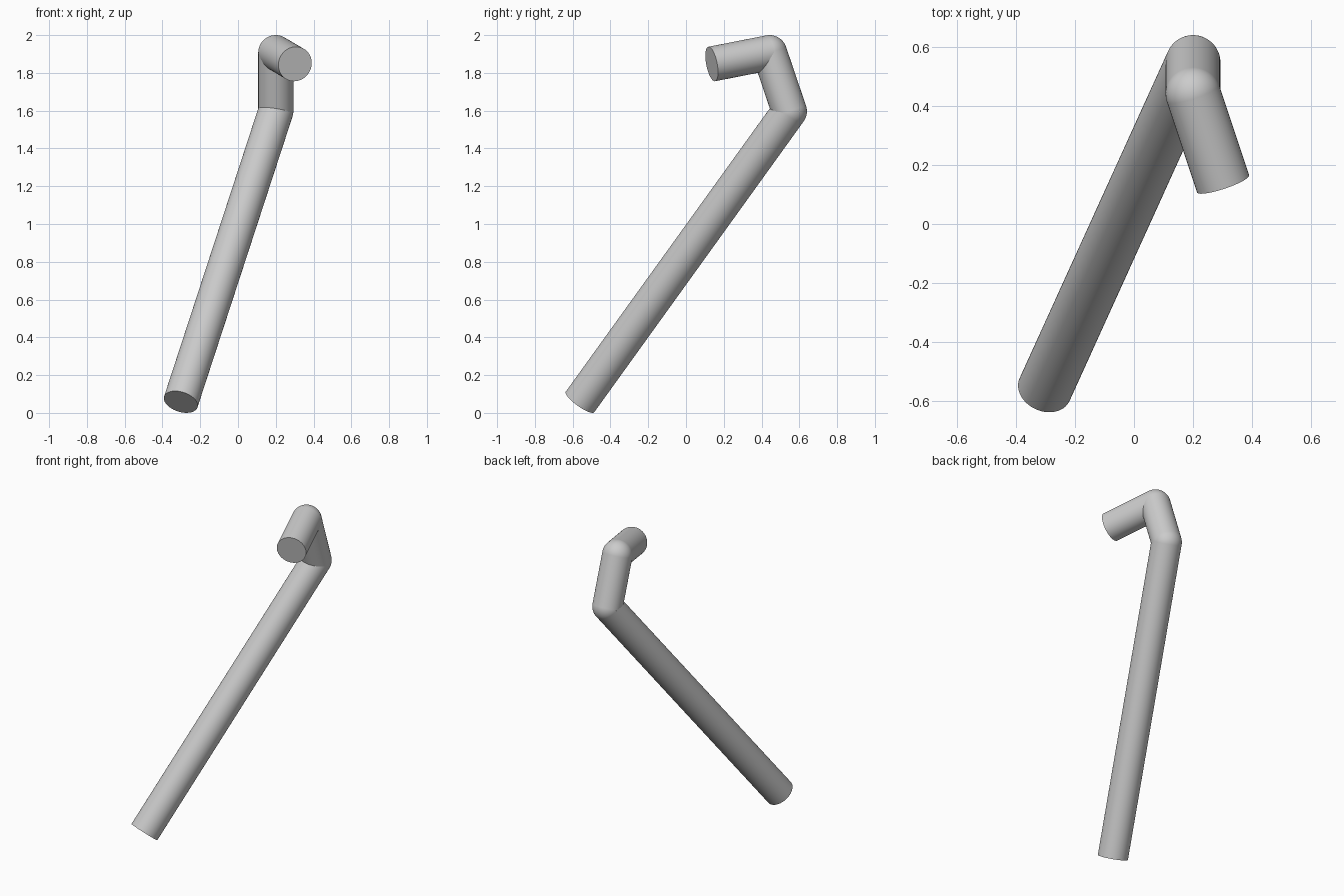
import bpy
import math
from mathutils import Vector

cube = bpy.data.objects.get("Cube")
if cube:
    bpy.data.objects.remove(cube, do_unlink=True)

RADIUS = 0.093
SIDES = 64

grey = bpy.data.materials.new("plain_grey")
grey.use_nodes = True
grey.diffuse_color = (0.6, 0.6, 0.6, 1)
grey.node_tree.nodes["Principled BSDF"].inputs["Base Color"].default_value = (0.6, 0.6, 0.6, 1)

# Centre line of the bent rod
foot = Vector((-0.303, -0.561, 0.058))
lower_bend = Vector((0.2, 0.547, 1.597))
upper_bend = Vector((0.2, 0.442, 1.907))
tip = Vector((0.302, 0.136, 1.847))


def finish(name):
    obj = bpy.context.object
    obj.name = name
    obj.data.materials.append(grey)
    bpy.ops.object.shade_smooth_by_angle(angle=math.radians(35))


def rod(name, start, end):
    axis = end - start
    bpy.ops.mesh.primitive_cylinder_add(
        vertices=SIDES, radius=RADIUS, depth=axis.length,
        location=(start + end) / 2,
        rotation=axis.to_track_quat('Z', 'Y').to_euler())
    finish(name)


def elbow(name, centre, axis):
    bpy.ops.mesh.primitive_uv_sphere_add(
        segments=SIDES, ring_count=SIDES // 2, radius=RADIUS, location=centre,
        rotation=axis.to_track_quat('Z', 'Y').to_euler())
    finish(name)


# Straight lengths
rod("long_shaft", foot, lower_bend)
rod("neck", lower_bend, upper_bend)
rod("short_arm", upper_bend, tip)

# Rounded bends
elbow("lower_elbow", lower_bend, upper_bend - lower_bend)
elbow("upper_elbow", upper_bend, upper_bend - lower_bend)
